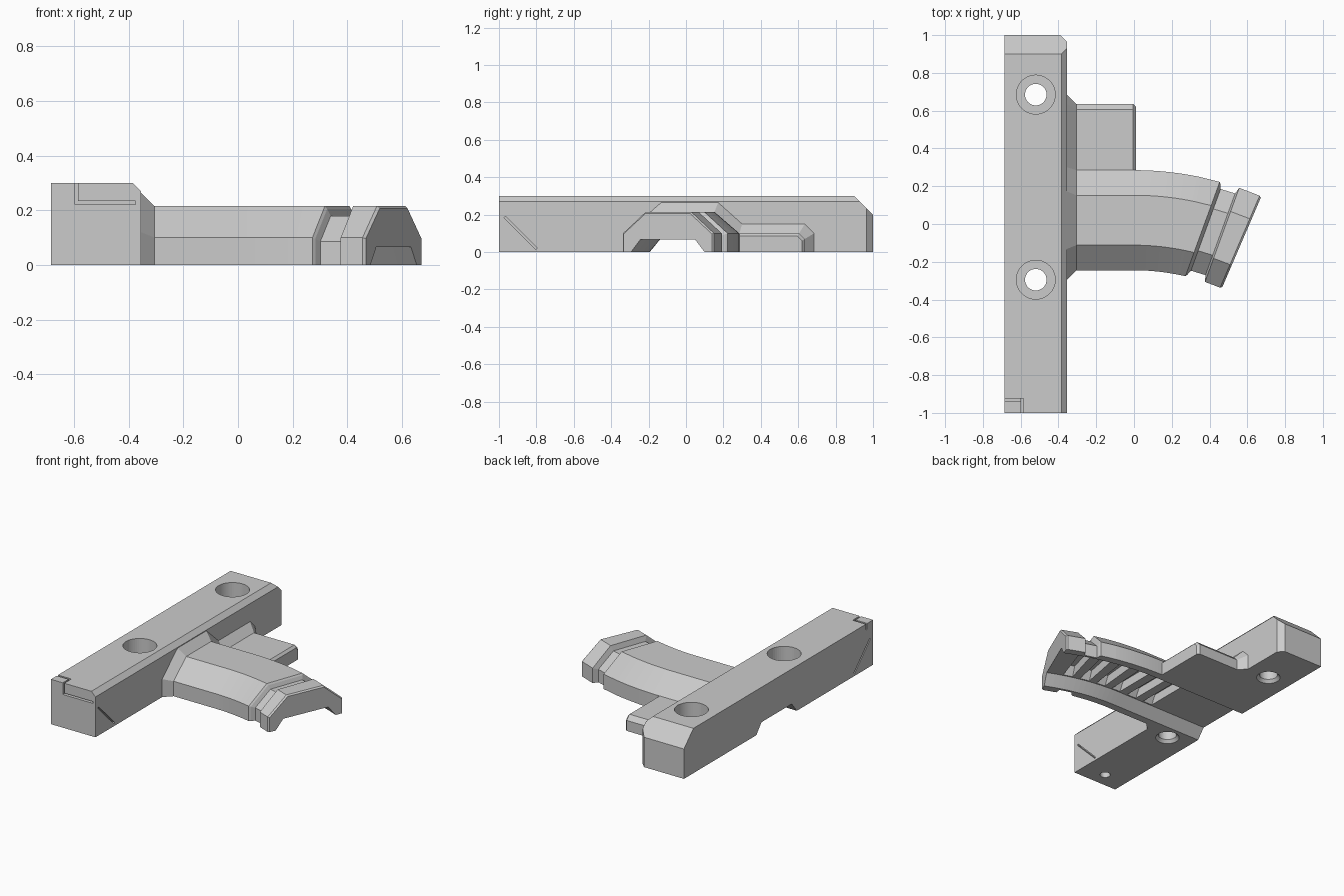
import bpy, bmesh, math
from mathutils import Vector, Matrix

if "Cube" in bpy.data.objects:
    bpy.data.objects.remove(bpy.data.objects["Cube"])

R, Y0 = 1.44, 0.02          # arm bend radius, arm centre line


def finish(name, bm):
    bmesh.ops.recalc_face_normals(bm, faces=bm.faces)
    me = bpy.data.meshes.new(name)
    bm.to_mesh(me)
    bm.free()
    ob = bpy.data.objects.new(name, me)
    bpy.context.collection.objects.link(ob)
    return ob


def loft(name, rings):
    bm = bmesh.new()
    rows = [[bm.verts.new(p) for p in r] for r in rings]
    n = len(rows[0])
    for a, b in zip(rows, rows[1:]):
        for i in range(n):
            j = (i + 1) % n
            bm.faces.new((a[i], a[j], b[j], b[i]))
    bm.faces.new(rows[0])
    bm.faces.new(rows[-1])
    return finish(name, bm)


def box(name, lo, hi, rot_x=0):
    lo, hi = Vector(lo), Vector(hi)
    bm = bmesh.new()
    bmesh.ops.create_cube(bm, size=1)
    bmesh.ops.scale(bm, vec=hi - lo, verts=bm.verts)
    bmesh.ops.rotate(bm, cent=(0, 0, 0), matrix=Matrix.Rotation(rot_x, 3, 'X'), verts=bm.verts)
    bmesh.ops.translate(bm, vec=(lo + hi) / 2, verts=bm.verts)
    return finish(name, bm)


def cyl(name, x, y, z0, z1, r0, r1):
    def ring(z, r):
        return [(x + r * math.cos(a), y + r * math.sin(a), z)
                for a in (i * math.tau / 48 for i in range(48))]
    return loft(name, [ring(z0, r0), ring(z1, r1)])


def combine(ob, other, op):
    m = ob.modifiers.new(op, 'BOOLEAN')
    m.operation, m.solver, m.object = op, 'EXACT', other
    bpy.context.view_layer.objects.active = ob
    bpy.ops.object.modifier_apply(modifier=m.name)
    bpy.data.objects.remove(other)


# Cross-section (v, z) placed at distance s along the arm's path
def station(s, profile, tilt=None):
    phi = max(s, 0) / R
    ox, oy = min(s, 0) + R * math.sin(phi), Y0 - R + R * math.cos(phi)
    t = phi if tilt is None else math.radians(tilt)
    return [(ox + v * math.sin(t), oy + v * math.cos(t), z) for v, z in profile]


def mirrored(half):
    return half + [(-v, z) for v, z in reversed(half)]


def arm_profile(g=0.0):
    return mirrored([(.265 + g, 0), (.265 + g, .1 + .4 * g), (.132 + .4 * g, .215 + g)])


# Long bar with sloped back end, edge chamfer and chamfered back corner
sec = [(-.685, 0), (-.355, 0), (-.355, .27), (-.385, .3), (-.685, .3)]
bracket = loft("track_bracket", [[(x, y, z) for x, z in sec] for y in (-1, 1)])
slope = [(.9, .3), (1.0, .2), (1.1, .2), (1.1, .4), (.9, .4)]
combine(bracket, loft("slope_cut", [[(x, y, z) for y, z in slope] for x in (-.8, -.2)]), 'DIFFERENCE')
corner = [(-.39, 1.0), (-.355, .965), (-.3, .965), (-.3, 1.1), (-.39, 1.1)]
combine(bracket, loft("corner_cut", [[(x, y, z) for x, y in corner] for z in (-.1, .4)]), 'DIFFERENCE')

# Curved arm: flared root, bend, neck groove and end flange
rings = [station(-.38, arm_profile(.075)), station(-.305, arm_profile())]
rings += [station(R * math.radians(a * .75), arm_profile()) for a in range(17)]
d = R * math.pi / 180
for deg, tilt, g in ((14.6, 20, 0), (14.9, 20, -.01), (15.3, 20, -.035), (18.5, 20, -.035),
                     (18.9, 20, 0), (22.9, 23.3, 0), (23.3, 23.3, -.008)):
    rings.append(station(deg * d, arm_profile(g), tilt))
combine(bracket, loft("arm", rings), 'UNION')


# Side block beside the arm with flared root
def block_ring(x, g):
    pts = [(.1, 0), (.635 + g, 0), (.635 + g, .07 + .6 * g), (.605 + .6 * g, .1 + g), (.1, .1 + g)]
    return [(x, y, z) for y, z in pts]


combine(bracket, loft("side_block", [block_ring(-.38, .075), block_ring(-.305, 0),
                                     block_ring(-.005, 0), block_ring(.01, -.015)]), 'UNION')

# Channel under arm, running out through the bar
chan = mirrored([(.222, -.01), (.16, .066)])
path = [-.8] + [i * .04 for i in range(17)]
combine(bracket, loft("channel", [station(s, chan) for s in path]), 'DIFFERENCE')

# Row of cross recesses in the channel roof
slot = mirrored([(.16, .05), (.12, .125)])
for i in range(6):
    s = -.22 + i * .13
    combine(bracket, loft("recess", [station(s - .035, slot), station(s + .035, slot)]), 'DIFFERENCE')

# Counterbored screw holes, plus a small blind pilot hole
for y in (.685, -.295):
    combine(bracket, cyl("bore", -.52, y, -.1, .4, .057, .057), 'DIFFERENCE')
    combine(bracket, cyl("counterbore", -.52, y, .1, .4, .103, .103), 'DIFFERENCE')
    combine(bracket, cyl("bore_chamfer", -.52, y, -.01, .02, .082, .057), 'DIFFERENCE')
combine(bracket, cyl("pilot", -.52, -.9, -.1, .15, .032, .032), 'DIFFERENCE')

# Thin slits at the front end
for lo, hi in (((-.597, -1.1, .222), (-.375, -.93, .234)),
               ((-.597, -1.1, .222), (-.586, -.925, .4)),
               ((-.8, -.938, .26), (-.586, -.925, .4))):
    combine(bracket, box("slit", lo, hi), 'DIFFERENCE')
for x in (-.685, -.355):
    combine(bracket, box("diagonal_slit", (x - .03, -1.005, .098), (x + .03, -.765, .108),
                         -math.pi / 4), 'DIFFERENCE')
